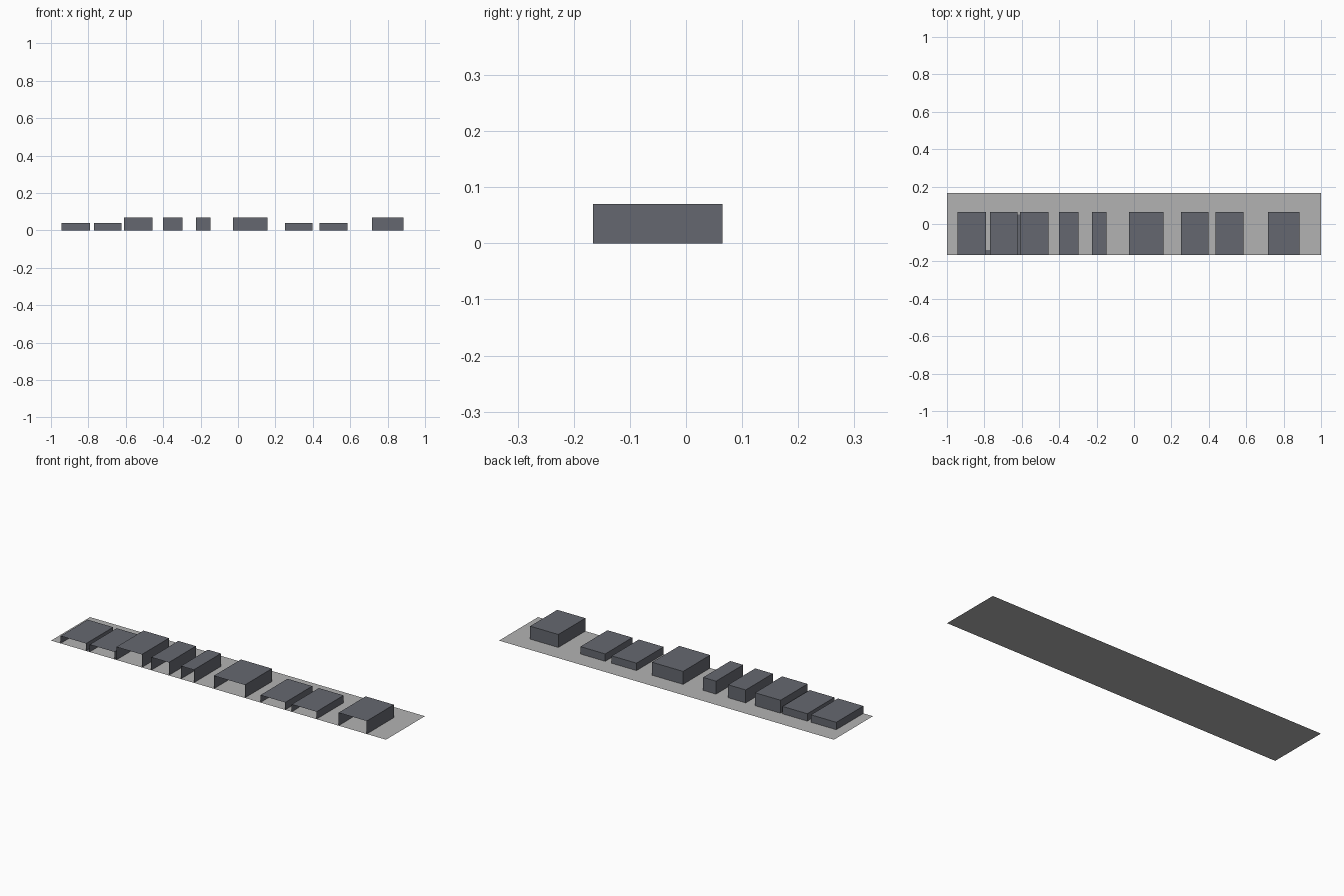
import bpy

if "Cube" in bpy.data.objects:
    bpy.data.objects.remove(bpy.data.objects["Cube"])

def material(name, color):
    m = bpy.data.materials.new(name)
    m.diffuse_color = (*color, 1)
    m.use_nodes = True
    m.node_tree.nodes["Principled BSDF"].inputs["Base Color"].default_value = m.diffuse_color
    return m

GROUND = material("light grey", (0.45, 0.45, 0.45))
ROOF = material("slate grey", (0.13, 0.137, 0.16))

def mesh_object(name, verts, faces, mat):
    me = bpy.data.meshes.new(name)
    me.from_pydata(verts, [], faces)
    me.materials.append(mat)
    ob = bpy.data.objects.new(name, me)
    bpy.context.collection.objects.link(ob)
    return ob

def plate(name, x0, x1, y0, y1, z, mat):
    return mesh_object(name, [(x0, y0, z), (x1, y0, z), (x1, y1, z), (x0, y1, z)],
                       [(0, 1, 2, 3)], mat)

def open_block(name, x0, x1, y0, y1, h, mat):
    """Shell with roof, back and side walls; front and underside stay open."""
    v = [(x, y, z) for z in (0, h) for x, y in ((x0, y0), (x1, y0), (x1, y1), (x0, y1))]
    return mesh_object(name, v, [(4, 5, 6, 7), (1, 2, 6, 5), (2, 3, 7, 6), (3, 0, 4, 7)], mat)

FRONT, BACK = -0.166, 0.065

# base sheet
plate("base_sheet", -1, 1, FRONT, 0.166, 0, GROUND)

# row of open-fronted blocks: x start, x end, height
blocks = [(-0.943, -0.791, 0.04), (-0.77, -0.622, 0.04), (-0.61, -0.458, 0.07),
          (-0.402, -0.297, 0.07), (-0.225, -0.148, 0.07), (-0.028, 0.157, 0.07),
          (0.25, 0.398, 0.04), (0.437, 0.585, 0.04), (0.717, 0.885, 0.07)]
for i, (x0, x1, h) in enumerate(blocks, 1):
    open_block(f"block_{i}", x0, x1, FRONT, BACK, h, ROOF)

# small flat strips between the first blocks
plate("gap_strip_left", -0.791, -0.77, FRONT, -0.14, 0.001, ROOF)
plate("gap_strip_right", -0.622, -0.61, FRONT, 0.052, 0.001, ROOF)
